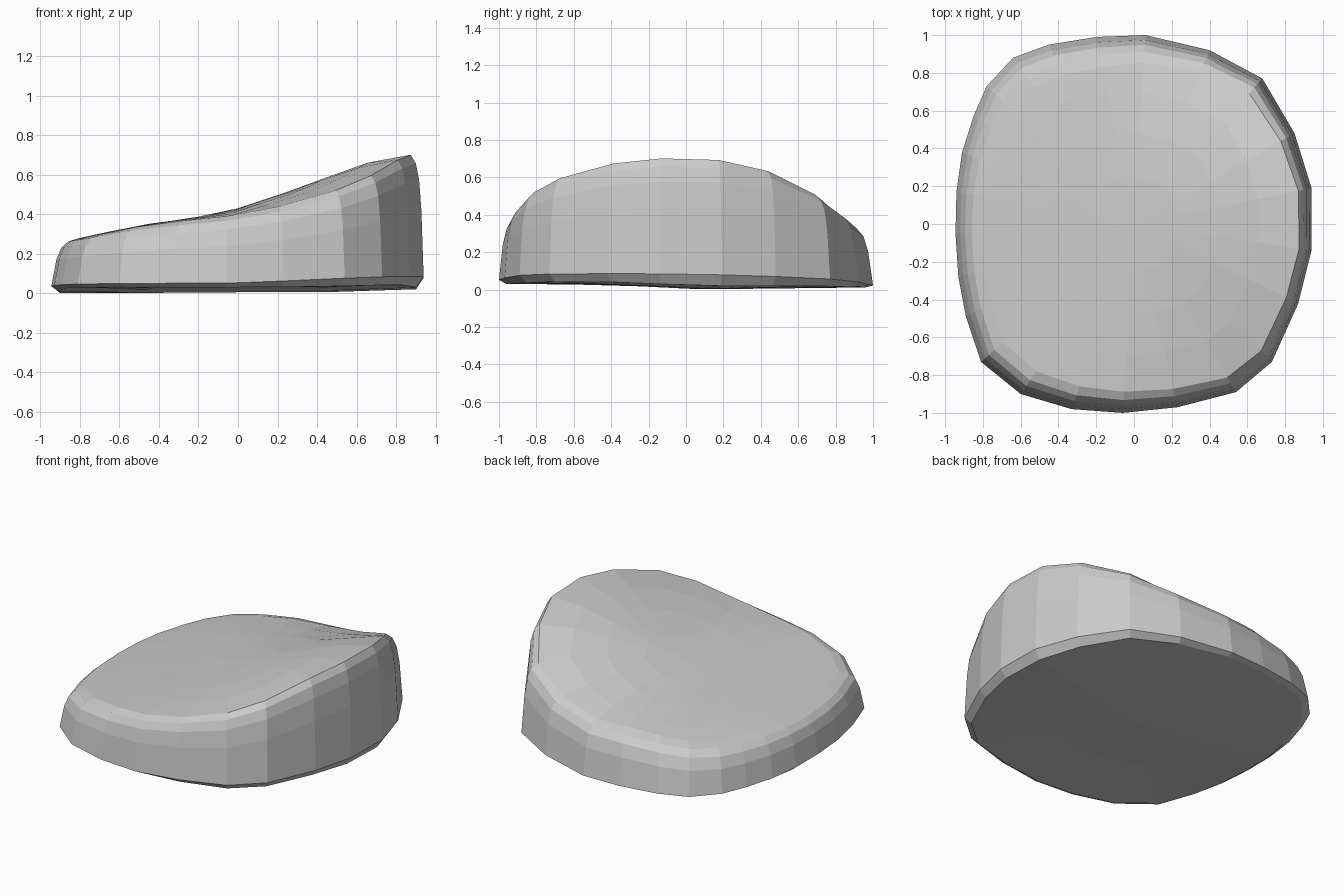
import bpy, bmesh

if "Cube" in bpy.data.objects:
    bpy.data.objects.remove(bpy.data.objects["Cube"])

# Plan outline, counter-clockwise from the tall right side
OUTLINE = [(.94, -.14), (.94, .19), (.85, .48), (.68, .77), (.40, .92), (.06, 1),
           (-.20, .99), (-.45, .95), (-.64, .88), (-.78, .73), (-.85, .57), (-.91, .38),
           (-.94, .17), (-.945, -.05), (-.93, -.28), (-.89, -.49), (-.81, -.73), (-.60, -.90),
           (-.33, -.98), (-.06, -1), (.23, -.97), (.54, -.89), (.73, -.73), (.87, -.42)]
# Ridge profile along the middle (x, z)
RIDGE = [(-1, .24), (-.8, .28), (-.5, .345), (-.2, .385), (0, .43), (.3, .53),
         (.6, .645), (.78, .70), (1, .71)]
# Side wall and rounded shoulder: (inset, fraction of height)
WALL = [(0, 0), (.025, .55), (.05, .80), (.085, .93), (.14, 1)]


def ridge(x):
    for (x0, z0), (x1, z1) in zip(RIDGE, RIDGE[1:]):
        if x <= x1:
            return z0 + (z1 - z0) * (x - x0) / (x1 - x0)
    return RIDGE[-1][1]


def top_z(x, y):
    # the surface falls away to the front and back, more so at the tall end
    a, b = (.06, .29) if y > 0 else (.01, .17)
    return ridge(x) - y * y * (a + b * max(0, x + .2))


def bottom_z(x, y):
    # the underside lifts a little at the front and right
    return (.03 * min(1, max(0, .1 - y) / .6) + .012 * max(0, y)
            + .022 * max(0, x) ** 2)


bm = bmesh.new()
rings = []


def add_ring(points):
    rings.append([bm.verts.new(p) for p in points])


# Underside
for s in (.5, .96):
    add_ring([(x * s, y * s, bottom_z(x * s, y * s)) for x, y in OUTLINE])

# Wall and shoulder
for inset, frac in WALL:
    pts = []
    for x, y in OUTLINE:
        # softer shoulder towards the back
        m = (.78 - .3 * x) * (1 + .35 * max(0, y))
        s, e = 1 - inset * m, 1 - .14 * m
        low = .035 + .05 * max(0, x) - .016 * y
        high = top_z(x * e, y * e)
        pts.append((x * s, y * s, low + (high - low) * frac))
    add_ring(pts)

# Sloping top
for s in (.7, .48, .25):
    add_ring([(x * s, y * s, top_z(x * s, y * s)) for x, y in OUTLINE])

n = len(OUTLINE)
for r0, r1 in zip(rings, rings[1:]):
    for i in range(n):
        j = (i + 1) % n
        bm.faces.new((r0[i], r0[j], r1[j], r1[i]))
for ring, z in ((rings[0], bottom_z(0, 0)), (rings[-1], top_z(0, 0))):
    c = bm.verts.new((0, 0, z))
    for i in range(n):
        bm.faces.new((ring[i], ring[(i + 1) % n], c))
bmesh.ops.recalc_face_normals(bm, faces=bm.faces)

mesh = bpy.data.meshes.new("sloped_stone")
bm.to_mesh(mesh)
bm.free()
bpy.context.collection.objects.link(bpy.data.objects.new("sloped_stone", mesh))
